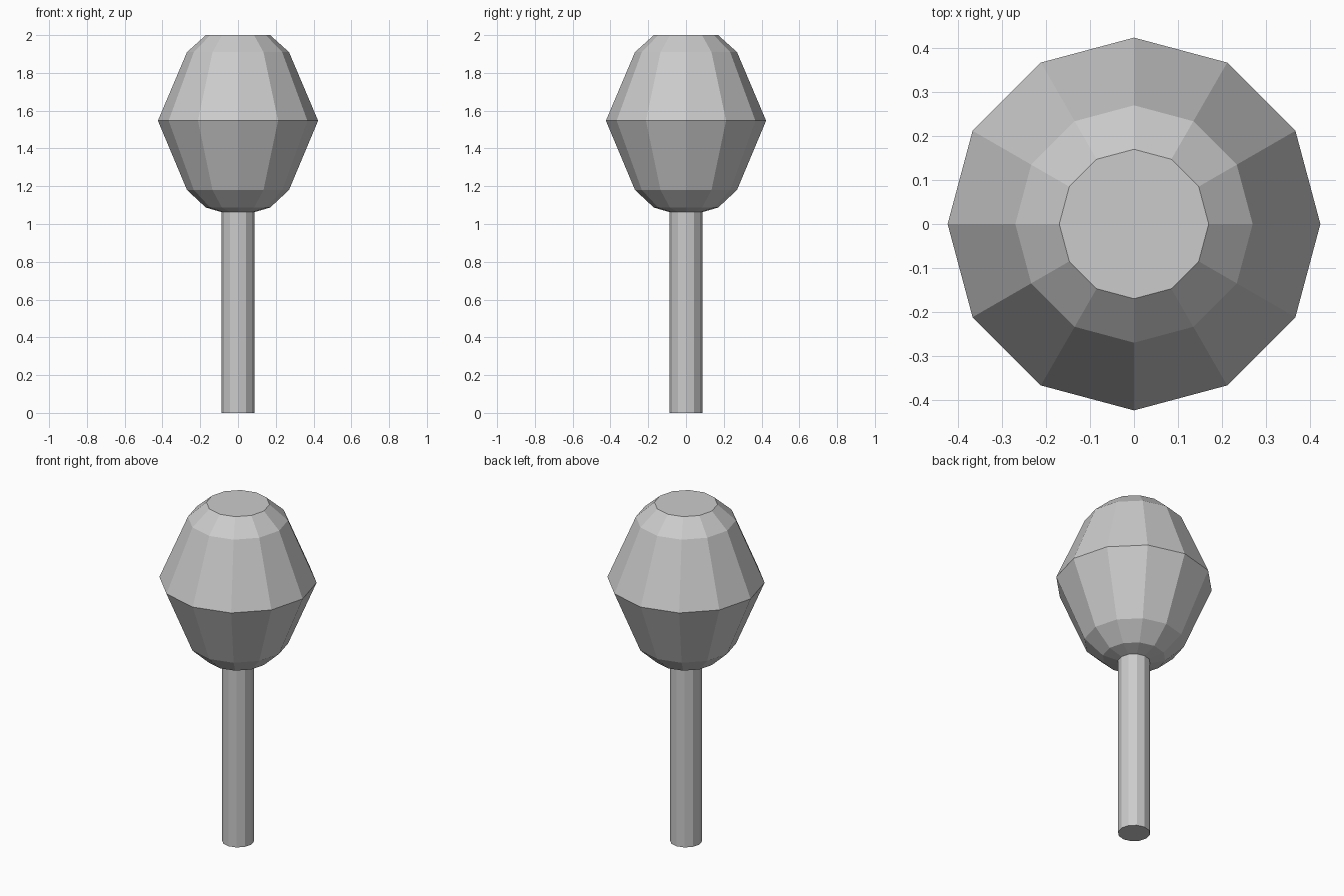
import bpy, bmesh
from math import cos, sin, tau

if "Cube" in bpy.data.objects:
    bpy.data.objects.remove(bpy.data.objects["Cube"])

SIDES = 12


def lathe(name, profile, cap_bottom, cap_top):
    """Flat-faced turned part from (radius, height) points, bottom to top."""
    bm = bmesh.new()
    rings = [[bm.verts.new((r * cos(tau * i / SIDES), r * sin(tau * i / SIDES), z))
              for i in range(SIDES)] for r, z in profile]
    for low, high in zip(rings, rings[1:]):
        for i in range(SIDES):
            j = (i + 1) % SIDES
            bm.faces.new((low[i], low[j], high[j], high[i]))
    if cap_bottom:
        bm.faces.new(rings[0][::-1])
    if cap_top:
        bm.faces.new(rings[-1])
    mesh = bpy.data.meshes.new(name)
    bm.to_mesh(mesh)
    bm.free()
    obj = bpy.data.objects.new(name, mesh)
    bpy.context.collection.objects.link(obj)
    return obj


TRUNK_R, TRUNK_TOP = 0.087, 1.063

# Straight trunk, open where it meets the crown
lathe("trunk", [(TRUNK_R, 0), (TRUNK_R, TRUNK_TOP)], True, False)

# Faceted crown, widest at the middle, with a flat top
lathe("crown", [(TRUNK_R, TRUNK_TOP), (0.17, 1.087), (0.27, 1.18),
                (0.424, 1.547), (0.27, 1.91), (0.17, 2.0)], False, True)
